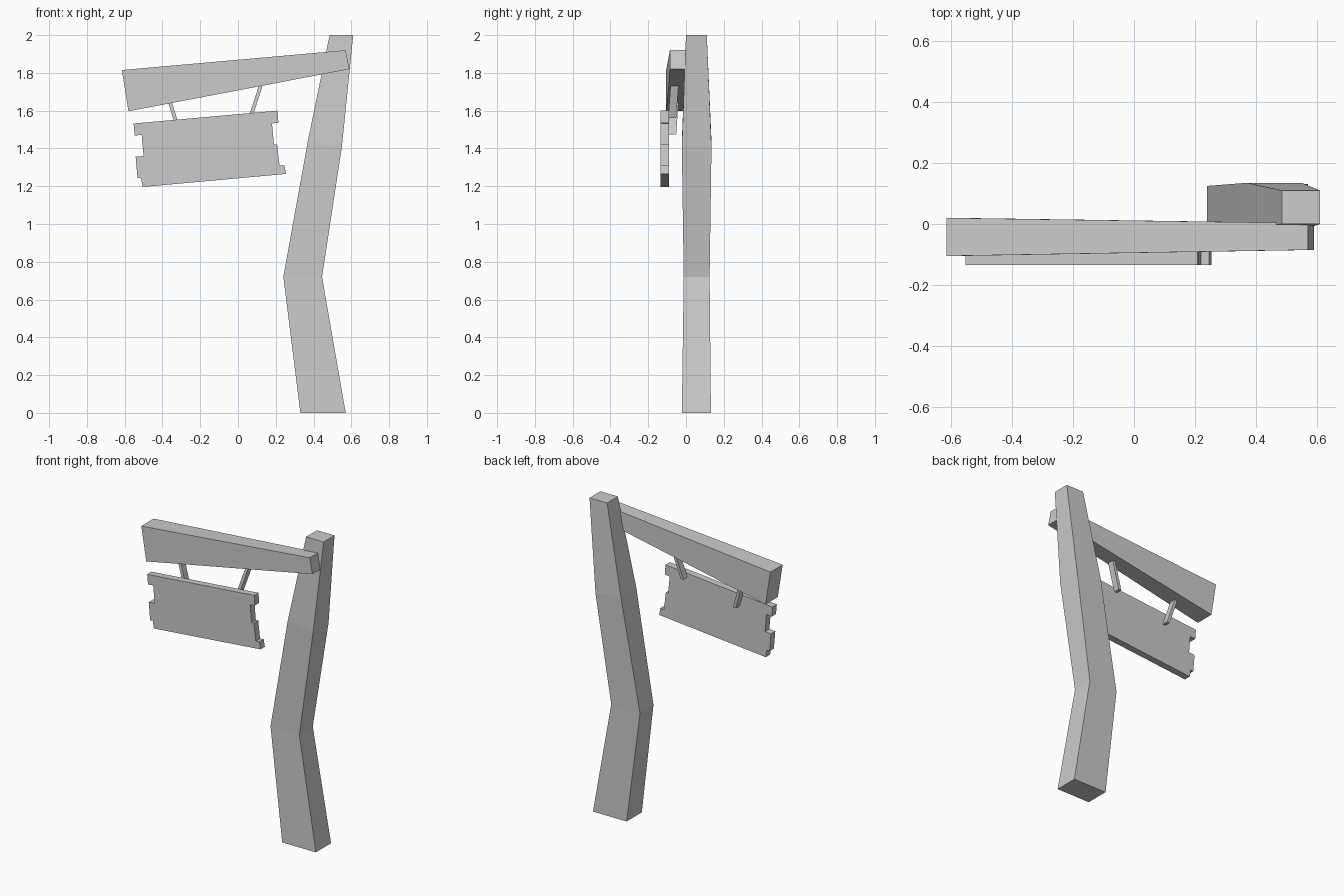
import bpy

cube = bpy.data.objects.get("Cube")
if cube:
    bpy.data.objects.remove(cube)

grey = bpy.data.materials.new("plain grey")
grey.use_nodes = True
colour = (0.6, 0.6, 0.6, 1)
grey.diffuse_color = colour
grey.node_tree.nodes["Principled BSDF"].inputs["Base Color"].default_value = colour


def loft(name, rings):
    """Join matching rings of points and cap both ends."""
    n = len(rings[0])
    verts = [p for ring in rings for p in ring]
    faces = [list(range(n)), list(range(len(verts) - n, len(verts)))]
    for r in range(len(rings) - 1):
        for i in range(n):
            j = (i + 1) % n
            faces.append([r * n + i, r * n + j, (r + 1) * n + j, (r + 1) * n + i])
    mesh = bpy.data.meshes.new(name)
    mesh.from_pydata(verts, [], faces)
    import bmesh
    bm = bmesh.new()
    bm.from_mesh(mesh)
    bmesh.ops.recalc_face_normals(bm, faces=bm.faces)
    bm.to_mesh(mesh)
    bm.free()
    mesh.materials.append(grey)
    obj = bpy.data.objects.new(name, mesh)
    bpy.context.collection.objects.link(obj)
    return obj


def slab(name, outline, front, back):
    """Extrude an x-z outline between two depths."""
    return loft(name, [[(x, y, z) for x, z in outline] for y in (front, back)])


# Crooked tapering post: left, right, front, back, left height, right height
post = [(0.33, 0.57, -0.022, 0.132, 0, 0),
        (0.24, 0.445, -0.012, 0.125, 0.72, 0.72),
        (0.37, 0.55, -0.022, 0.135, 1.44, 1.41),
        (0.485, 0.61, 0, 0.11, 2, 2)]
loft("post", [[(l, f, zl), (r, f, zr), (r, b, zr), (l, b, zl)]
              for l, r, f, b, zl, zr in post])

# Cross beam, deeper at its free end
loft("beam", [[(xt, f, zt), (xt, b, zt), (xb, b, zb), (xb, f, zb)]
              for xt, zt, xb, zb, f, b in
              [(-0.615, 1.815, -0.58, 1.597, -0.105, 0.02),
               (0.57, 1.92, 0.59, 1.82, -0.085, 0.003)]])

# Sign board of two planks with notched ends
slab("upper_plank", [(-0.553, 1.532), (0.209, 1.6), (0.214, 1.536), (0.18, 1.532),
                     (0.19, 1.42), (-0.5, 1.36), (-0.51, 1.472), (-0.547, 1.468)],
     -0.134, -0.09)
slab("lower_plank", [(-0.542, 1.356), (-0.5, 1.36), (0.19, 1.42), (0.207, 1.422),
                     (0.22, 1.308), (0.246, 1.311), (0.254, 1.265), (-0.505, 1.196),
                     (-0.513, 1.244), (-0.532, 1.242)],
     -0.134, -0.09)

# Slanted hangers joining the beam to the back of the sign
for name, top_x, top_z, low_x, low_z in [("left_hanger", 0.12, 1.73, 0.064, 1.56),
                                         ("right_hanger", -0.36, 1.645, -0.308, 1.475)]:
    loft(name, [[(x - 0.01, y, z), (x + 0.01, y, z),
                 (x + 0.01, y + 0.042, z), (x - 0.01, y + 0.042, z)]
                for x, y, z in [(top_x, -0.082, top_z), (low_x, -0.094, low_z)]])
